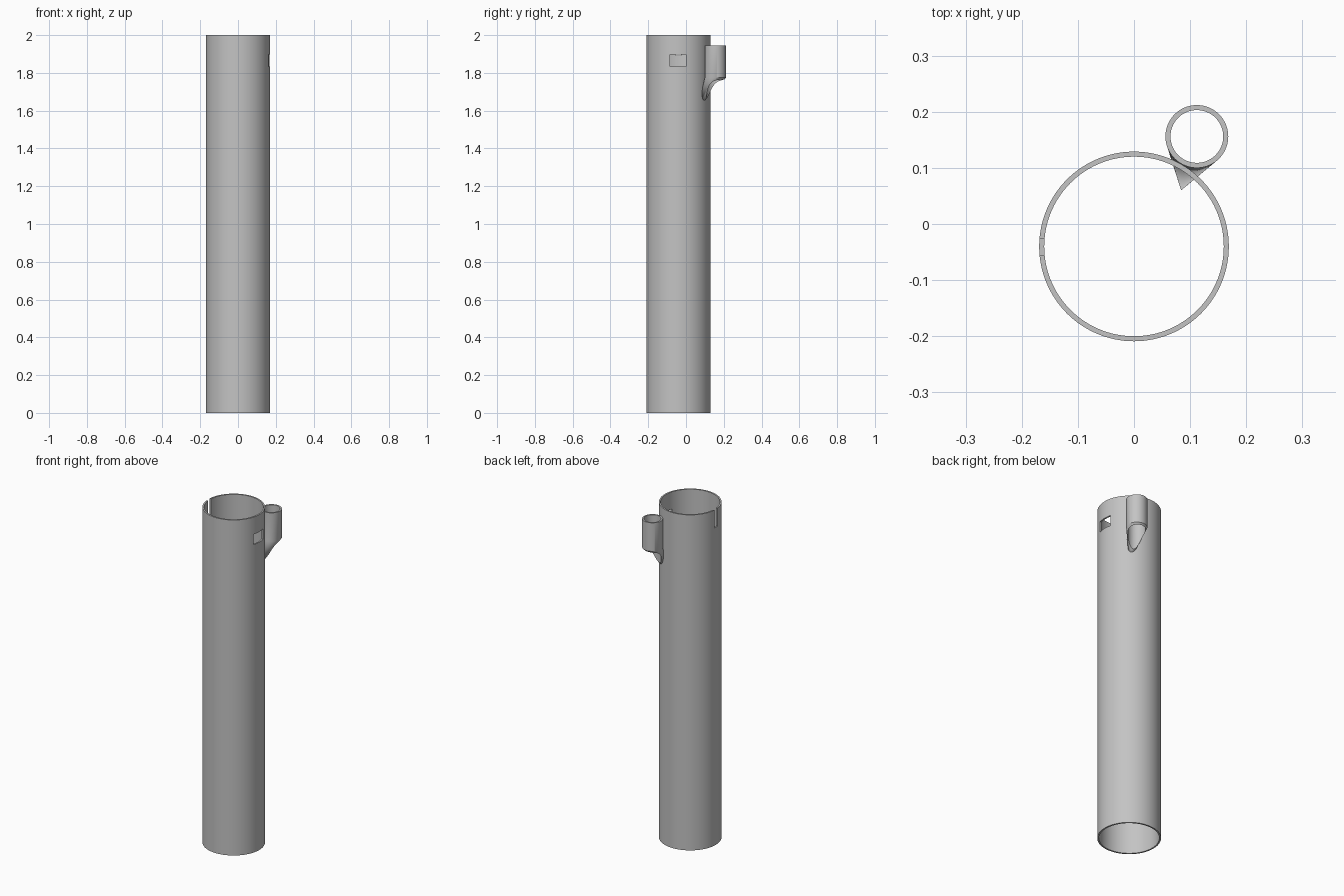
import bpy, bmesh
from math import cos, sin, pi, radians
from mathutils import Vector

cube = bpy.data.objects.get("Cube")
if cube:
    bpy.data.objects.remove(cube, do_unlink=True)

grey = bpy.data.materials.new("plain grey")
grey.use_nodes = True
grey.diffuse_color = (0.55, 0.55, 0.55, 1)
grey.node_tree.nodes["Principled BSDF"].inputs["Base Color"].default_value = (0.55, 0.55, 0.55, 1)

BODY = Vector((0, -0.04))        # axis of the main tube
HOLDER = Vector((0.112, 0.156))  # axis of the small tube


def make_object(name, bm):
    bmesh.ops.recalc_face_normals(bm, faces=bm.faces)
    mesh = bpy.data.meshes.new(name)
    bm.to_mesh(mesh)
    bm.free()
    mesh.materials.append(grey)
    obj = bpy.data.objects.new(name, mesh)
    bpy.context.collection.objects.link(obj)
    return obj


def ring(bm, centre, radius, z, sides):
    return [bm.verts.new((centre.x + radius * cos(2 * pi * i / sides),
                          centre.y + radius * sin(2 * pi * i / sides), z)) for i in range(sides)]


def bridge(bm, low, high):
    for i in range(len(low)):
        j = (i + 1) % len(low)
        bm.faces.new((low[i], low[j], high[j], high[i]))


def tube(name, centre, outer, inner, z0, z1, sides):
    bm = bmesh.new()
    loops = [ring(bm, centre, r, z, sides)
             for r, z in ((outer, z0), (outer, z1), (inner, z1), (inner, z0))]
    for k in range(4):
        bridge(bm, loops[k], loops[(k + 1) % 4])
    return make_object(name, bm)


def solid_to_point(name, centre, radius, z0, z1, sides, tip=None):
    # Capped cylinder whose lower end may taper to an off-axis tip
    bm = bmesh.new()
    low, high = ring(bm, centre, radius, z0, sides), ring(bm, centre, radius, z1, sides)
    bridge(bm, low, high)
    bm.faces.new(high)
    if tip:
        point = bm.verts.new(tip)
        for i in range(sides):
            bm.faces.new((low[i], low[(i + 1) % sides], point))
    else:
        bm.faces.new(low)
    return make_object(name, bm)


def box(name, low, high):
    bm = bmesh.new()
    bmesh.ops.create_cube(bm, size=1)
    low, high = Vector(low), Vector(high)
    for v in bm.verts:
        v.co = (low + high) / 2 + v.co * (high - low)
    return make_object(name, bm)


def cut(target, cutter):
    mod = target.modifiers.new("cut", 'BOOLEAN')
    mod.operation, mod.solver, mod.object = 'DIFFERENCE', 'EXACT', cutter
    cutter.hide_render = True
    bpy.context.view_layer.objects.active = target
    bpy.ops.object.modifier_apply(modifier=mod.name)
    bpy.data.objects.remove(cutter, do_unlink=True)


def smooth(obj):
    bpy.ops.object.select_all(action='DESELECT')
    obj.select_set(True)
    bpy.context.view_layer.objects.active = obj
    bpy.ops.object.shade_smooth_by_angle(angle=radians(30))


# Long open tube with a side window and a slot in the rim
body = tube("main_tube", BODY, 0.169, 0.160, 0, 2, 120)
cut(body, box("window_cutter", (0.1, -0.086, 1.835), (0.25, 0, 1.897)))
cut(body, box("slot_cutter", (-0.25, -0.055, 1.893), (-0.1, -0.026, 2.1)))

# Small holder tube, tapering into the main wall, bored straight through
holder = solid_to_point("holder_tube", HOLDER, 0.056, 1.775, 1.945, 72, (0.084, 0.06, 1.613))
cut(holder, solid_to_point("bore_cutter", HOLDER, 0.047, 1.5, 2.1, 72))

for part in (body, holder):
    smooth(part)
